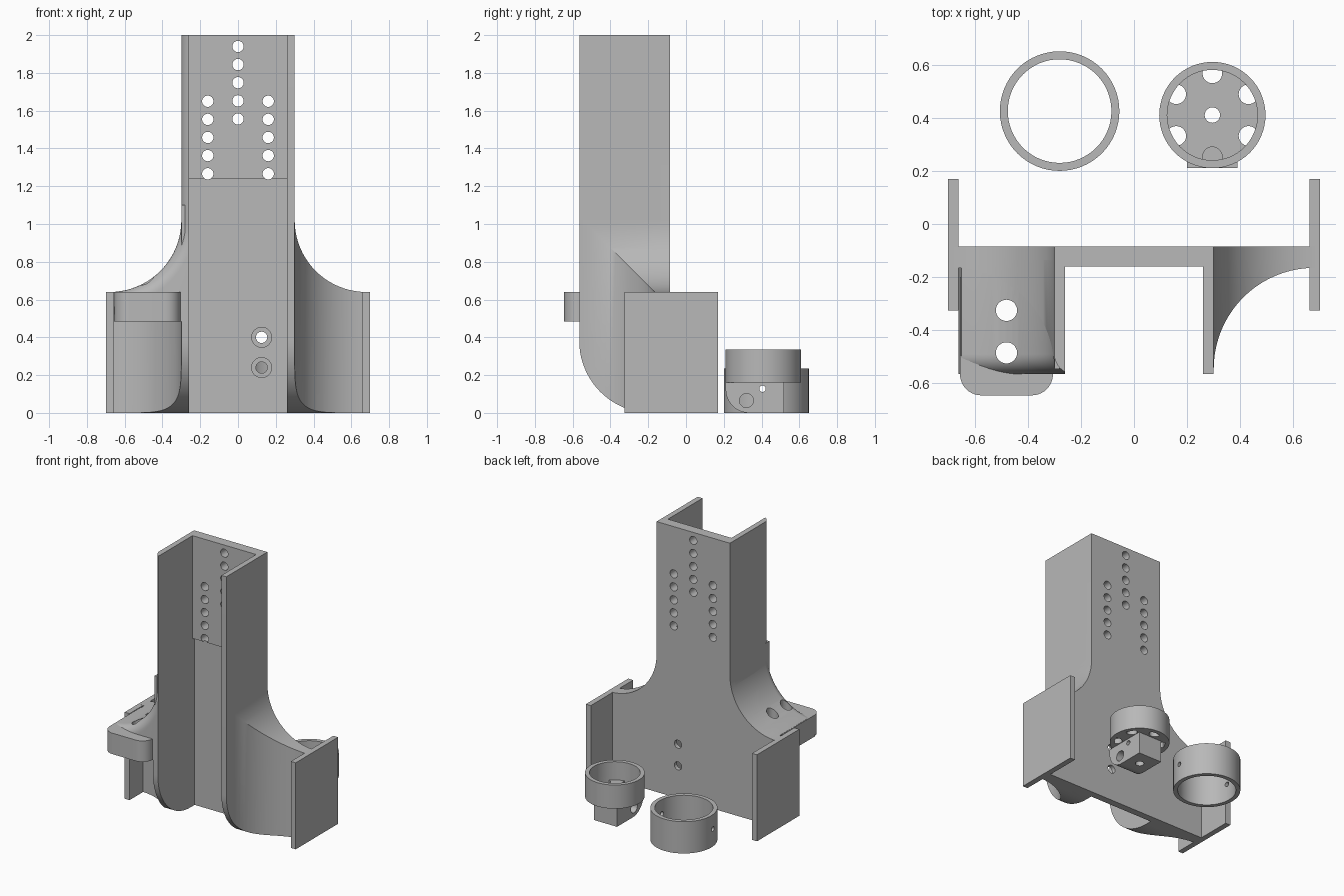
import bpy, bmesh
from math import sin, cos, radians, pi

cube = bpy.data.objects.get("Cube")
if cube:
    bpy.data.objects.remove(cube, do_unlink=True)

grey = bpy.data.materials.new("plain grey")
grey.use_nodes = True
GREY = (0.48, 0.48, 0.48, 1)
grey.diffuse_color = GREY
for node in grey.node_tree.nodes:
    if node.type == "BSDF_PRINCIPLED":
        node.inputs["Base Color"].default_value = GREY


def arc(cx, cy, r, a0, a1, n=20):
    angles = [radians(a0 + (a1 - a0) * i / n) for i in range(n + 1)]
    return [(cx + r * cos(a), cy + r * sin(a)) for a in angles]


def circle(cx, cy, r, n=40):
    return arc(cx, cy, r, 0, 360, n)[:-1]


def prism(name, outline, axis, lo, hi, round_edge=None, radius=0):
    """Extrude an outline along an axis; optionally round chosen edges of the low cap."""
    place = {"x": lambda u, v, d: (d, u, v),
             "y": lambda u, v, d: (u, d, v),
             "z": lambda u, v, d: (u, v, d)}[axis]
    bm = bmesh.new()
    low = [bm.verts.new(place(u, v, lo)) for u, v in outline]
    high = [bm.verts.new(place(u, v, hi)) for u, v in outline]
    bm.faces.new(low)
    bm.faces.new(high)
    n = len(low)
    for i in range(n):
        j = (i + 1) % n
        bm.faces.new((low[i], low[j], high[j], high[i]))
    bmesh.ops.recalc_face_normals(bm, faces=bm.faces[:])
    if round_edge:
        edges = [e for e in bm.edges
                 if all(v in low and round_edge(v.co) for v in e.verts)]
        bmesh.ops.bevel(bm, geom=edges, offset=radius, segments=8,
                        profile=0.5, affect="EDGES")
    mesh = bpy.data.meshes.new(name)
    bm.to_mesh(mesh)
    bm.free()
    mesh.materials.append(grey)
    obj = bpy.data.objects.new(name, mesh)
    bpy.context.collection.objects.link(obj)
    return obj


def combine(obj, operation, *tools, keep=False):
    """Apply boolean operations and discard the tools."""
    for tool in tools:
        mod = obj.modifiers.new("cut", "BOOLEAN")
        mod.operation, mod.object, mod.solver = operation, tool, "EXACT"
        bpy.context.view_layer.update()
        graph = bpy.context.evaluated_depsgraph_get()
        mesh = bpy.data.meshes.new_from_object(obj.evaluated_get(graph))
        obj.modifiers.clear()
        obj.data = mesh
        if not keep:
            bpy.data.objects.remove(tool, do_unlink=True)


def drill(obj, axis, u, v, r, lo=-1, hi=1):
    combine(obj, "DIFFERENCE", prism("drill", circle(u, v, r, 28), axis, lo, hi))


BACK, FRONT, WALL, INNER = -0.085, -0.565, 0.30, 0.26

# Back plate with flared shoulders and a thicker top section
right_edge = [(0.68, 0)] + arc(0.68, 1.02, 0.38, 270, 180) + [(WALL, 2)]
left_edge = [(-x, z) for x, z in reversed(right_edge)]
back_plate = prism("back_plate", right_edge + left_edge, "y", -0.136, BACK)
pad = [(-0.28, 1.24), (0.28, 1.24), (0.28, 2), (-0.28, 2)]
combine(back_plate, "UNION", prism("pad", pad, "y", -0.16, -0.1))

# Mounting holes
for i in range(5):
    drill(back_plate, "y", 0, 1.94 - 0.096 * i, 0.03)
    for x in (-0.16, 0.16):
        drill(back_plate, "y", x, 1.65 - 0.096 * i, 0.03)
for z in (0.24, 0.40):
    drill(back_plate, "y", 0.125, z, 0.03)
    drill(back_plate, "y", 0.125, z, 0.053, -0.3, -0.115)


# Channel walls with a rounded lower front corner
def wall_outline(top):
    return [(BACK, 0)] + arc(-0.185, 0.38, 0.38, 270, 180) + [(FRONT, top), (BACK, top)]


prism("left_wall", wall_outline(2), "x", INNER, WALL)
prism("right_wall", wall_outline(0.49), "x", -WALL, -INNER)

# Concave flares between walls and end plates
for side, name in ((1, "left"), (-1, "right")):
    plan = [(0.28, BACK), (0.28, -0.545)] + arc(0.68, -0.545, 0.38, 180, 90) + [(0.68, BACK)]
    flare = prism(name + "_flare", [(side * x, y) for x, y in plan], "z", 0, 1.1)
    front = [(side * x, z) for x, z in [(0, 0)] + right_edge + [(0, 2)]]
    combine(flare, "INTERSECT",
            prism("front_shape", front, "y", -1, 1),
            prism("side_shape", wall_outline(1.5), "x", -1, 1))
    x0, x1 = sorted((side * 0.66, side * 0.70))
    prism(name + "_end_plate", [(x0, -0.325), (x1, -0.325), (x1, 0.17), (x0, 0.17)],
          "z", 0, 0.64)

# Solid right shoulder with a rounded outer front edge
shoulder_outline = ([(-0.15, 0.485), (-0.66, 0.485)]
                    + [(max(x, -0.66), z) for x, z in reversed(left_edge[1:-1])][1:]
                    + [(-WALL, 2), (-0.15, 2)])
shoulder = prism("right_shoulder", shoulder_outline, "y", FRONT, BACK,
                 lambda p: p.z > 0.5 and p.x < -0.2, 0.075)
channel = [(-INNER, 0), (0.2, 0), (0.2, 3), (-INNER, 3)]
combine(shoulder, "DIFFERENCE", prism("channel", channel, "y", -1, 1))

# Drilled tab in front of the shoulder
tab_outline = ([(-0.655, -0.2)] + arc(-0.575, -0.565, 0.08, 180, 270, 10)
               + arc(-0.385, -0.565, 0.08, 270, 360, 10) + [(-0.305, -0.2)])
tab = prism("front_tab", tab_outline, "z", 0.485, 0.64)
for part in (shoulder, tab):
    for y in (-0.325, -0.485):
        drill(part, "z", -0.48, y, 0.04)

# Loose collar ring
ring = prism("collar_ring", circle(-0.28, 0.425, 0.225, 64), "z", 0, 0.235)
drill_core = prism("core", circle(-0.28, 0.425, 0.195, 64), "z", -1, 1)
combine(ring, "DIFFERENCE", drill_core)
drill(ring, "x", 0.405, 0.128, 0.017)

# Cup with a perforated floor
CX, CY = 0.295, 0.41
cup = prism("cup", circle(CX, CY, 0.20, 64), "z", 0.16, 0.335)
combine(cup, "DIFFERENCE", prism("core", circle(CX, CY, 0.17, 64), "z", 0.20, 1))
holes = prism("floor_holes", circle(CX, CY, 0.17, 64), "z", 0.1, 0.25)
for i in range(6):
    a = pi / 2 + i * pi / 3
    hole = prism("hole", circle(CX + 0.157 * cos(a), CY + 0.157 * sin(a), 0.037, 28),
                 "z", 0, 0.3)
    combine(hole, "INTERSECT", holes, keep=True)
    combine(cup, "DIFFERENCE", hole)
bpy.data.objects.remove(holes, do_unlink=True)

# Pivot block under the cup
block_outline = [(0.52, 0)] + arc(0.335, 0.125, 0.125, 270, 180) + [(0.21, 0.16), (0.52, 0.16)]
block = prism("pivot_block", block_outline, "x", 0.20, 0.39)
drill(block, "x", 0.32, 0.065, 0.037)
drill(block, "x", 0.405, 0.128, 0.017)
for part in (cup, block):
    drill(part, "z", CX, CY, 0.029)

# Smooth curved faces, keep hard edges
for obj in bpy.context.scene.objects:
    if obj.type == "MESH":
        bpy.ops.object.select_all(action="DESELECT")
        obj.select_set(True)
        bpy.context.view_layer.objects.active = obj
        bpy.ops.object.shade_smooth_by_angle(angle=radians(30))
